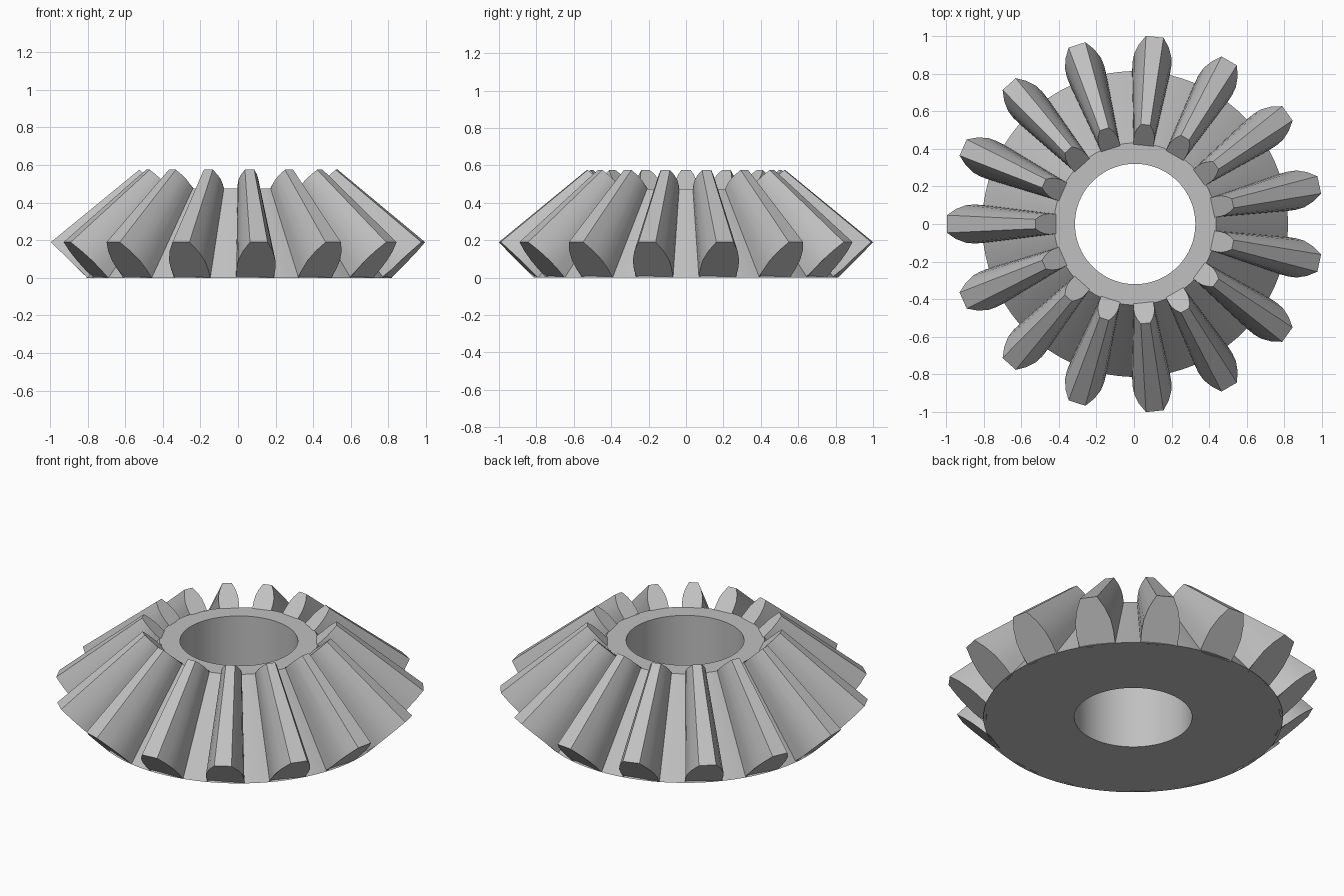
import bpy, bmesh
from math import cos, sin, radians, pi
from mathutils import Vector

cube = bpy.data.objects.get("Cube")
if cube:
    bpy.data.objects.remove(cube)

CENTRE_X = 0.006
APEX = Vector((0, 0, 1.01))      # every tooth line converges here
SHRINK = 0.53                    # inner end size relative to outer end
BASE_R, BORE_R = 0.813, 0.32
TEETH = 15

steel = bpy.data.materials.new("grey steel")
steel.use_nodes = True
grey = (0.53, 0.53, 0.53, 1)
steel.diffuse_color = grey
steel.node_tree.nodes["Principled BSDF"].inputs["Base Color"].default_value = grey


def finish(bm, name):
    bmesh.ops.recalc_face_normals(bm, faces=bm.faces[:])
    mesh = bpy.data.meshes.new(name)
    bm.to_mesh(mesh)
    bm.free()
    mesh.materials.append(steel)
    obj = bpy.data.objects.new(name, mesh)
    obj.location.x = CENTRE_X
    bpy.context.collection.objects.link(obj)
    bpy.ops.object.select_all(action='DESELECT')
    obj.select_set(True)
    bpy.context.view_layer.objects.active = obj
    bpy.ops.object.shade_smooth_by_angle(angle=radians(30))
    return obj


# Conical body with a straight bore, lathed from its section
bm = bmesh.new()
top_z = APEX.z * (1 - SHRINK)
section = [(BORE_R, 0), (BASE_R, 0), (BASE_R * SHRINK, top_z), (BORE_R, top_z)]
ring = [bm.verts.new((r, 0, z)) for r, z in section]
edges = [bm.edges.new((ring[i], ring[(i + 1) % 4])) for i in range(4)]
bmesh.ops.spin(bm, geom=ring + edges, axis=(0, 0, 1), cent=(0, 0, 0),
               angle=2 * pi, steps=90, use_merge=True)
bmesh.ops.remove_doubles(bm, verts=bm.verts[:], dist=1e-4)
finish(bm, "gear_body")

# Tooth outline on the outer cone: radius, height, half width
half = [(0.80, 0, 0.1), (BASE_R, 0, 0.101), (0.86, 0.047, 0.104),
        (0.905, 0.092, 0.1), (0.955, 0.142, 0.08), (1.002, 0.19, 0.047)]
outline = half + [(r, z, -w) for r, z, w in reversed(half)]


def tooth_point(r, z, w, turn):
    a = turn + w / r
    return Vector((r * cos(a), r * sin(a), z))


# Ring of tapered teeth
bm = bmesh.new()
for k in range(TEETH):
    turn = pi + k * 2 * pi / TEETH
    pts = [tooth_point(*p, turn) for p in outline]
    outer = [bm.verts.new(p) for p in pts]
    inner = [bm.verts.new(APEX.lerp(p, SHRINK)) for p in pts]
    bm.faces.new(outer)
    bm.faces.new(inner[::-1])
    n = len(pts)
    for i in range(n):
        j = (i + 1) % n
        bm.faces.new((outer[i], inner[i], inner[j], outer[j]))
finish(bm, "gear_teeth")
